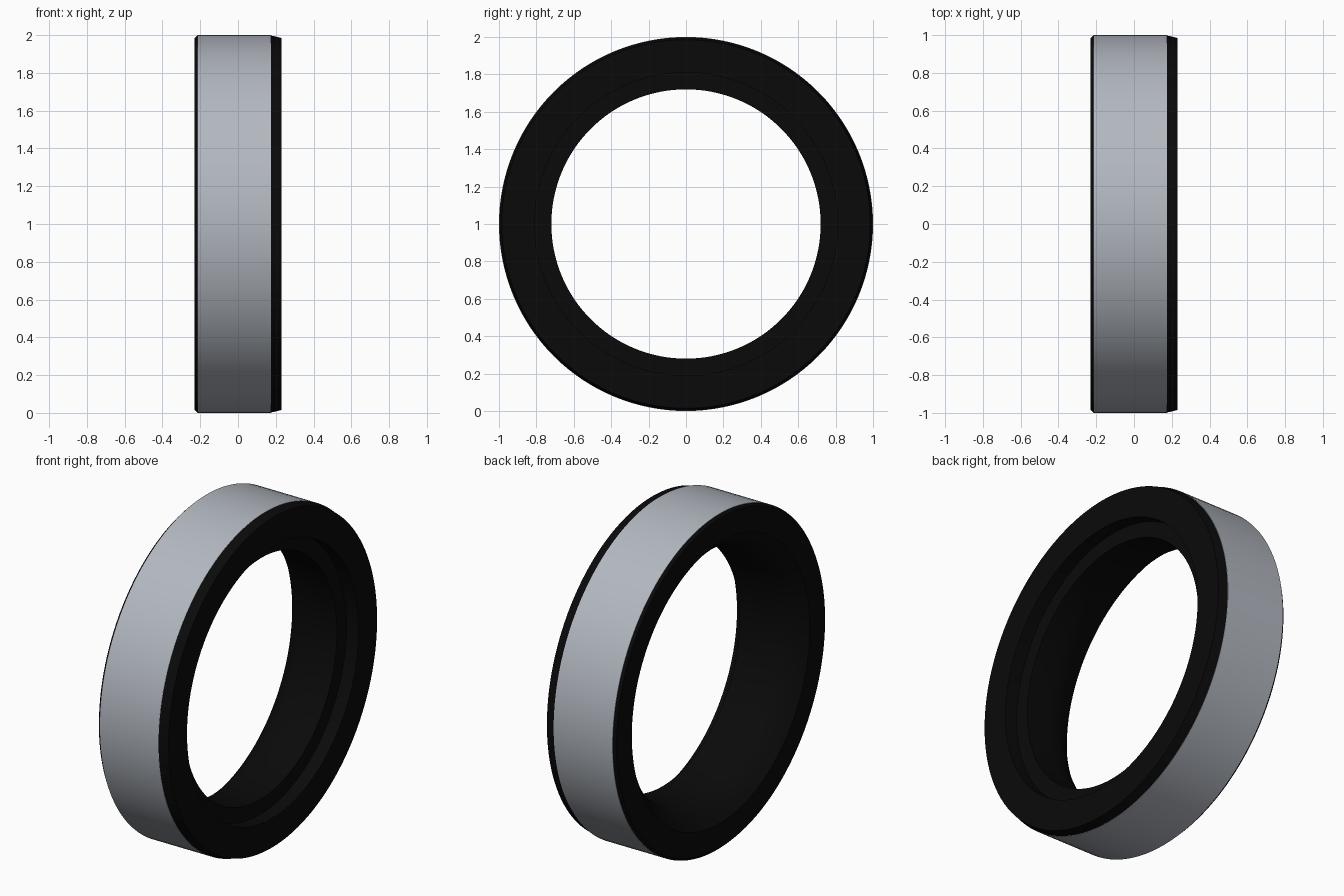
import bpy, bmesh, math
from mathutils import Matrix, Vector

if "Cube" in bpy.data.objects:
    bpy.data.objects.remove(bpy.data.objects["Cube"])

SEGMENTS = 128


def lathe(name, profile, color):
    """Spin a closed (x, radius) profile around the x axis at height 1."""
    bm = bmesh.new()
    verts = [bm.verts.new((x, 0, r)) for x, r in profile]
    edges = [bm.edges.new((verts[i - 1], verts[i])) for i in range(len(verts))]
    bmesh.ops.spin(bm, geom=verts + edges, cent=(0, 0, 0), axis=(1, 0, 0),
                   angle=2 * math.pi, steps=SEGMENTS, use_merge=True)
    bmesh.ops.remove_doubles(bm, verts=bm.verts[:], dist=1e-5)
    bmesh.ops.recalc_face_normals(bm, faces=bm.faces[:])
    bmesh.ops.transform(bm, matrix=Matrix.Translation(Vector((0, 0, 1))), verts=bm.verts[:])
    mesh = bpy.data.meshes.new(name)
    bm.to_mesh(mesh)
    bm.free()
    obj = bpy.data.objects.new(name, mesh)
    bpy.context.collection.objects.link(obj)
    mat = bpy.data.materials.new(name + "_material")
    mat.diffuse_color = color
    mat.use_nodes = True
    mat.node_tree.nodes["Principled BSDF"].inputs["Base Color"].default_value = mat.diffuse_color
    mesh.materials.append(mat)
    bpy.ops.object.select_all(action='DESELECT')
    obj.select_set(True)
    bpy.context.view_layer.objects.active = obj
    bpy.ops.object.shade_smooth_by_angle(angle=math.radians(30))
    return obj


# Metal band around the outside
lathe("metal_case", [(-0.215, 0.985), (-0.215, 1.0), (0.175, 1.0), (0.175, 0.985)],
      (0.45, 0.48, 0.53, 1))

# Rubber body: bevelled rims, stepped recess on +x, bore flaring out to -x
lathe("rubber_seal", [
    (-0.215, 0.985), (-0.215, 0.998), (-0.23, 0.985),
    (-0.23, 0.84), (-0.19, 0.797), (-0.15, 0.764), (-0.09, 0.735), (0.0, 0.722), (0.15, 0.72),
    (0.15, 0.81), (0.23, 0.81),
    (0.23, 0.985), (0.175, 0.998), (0.175, 0.985),
], (0.003, 0.003, 0.003, 1))
